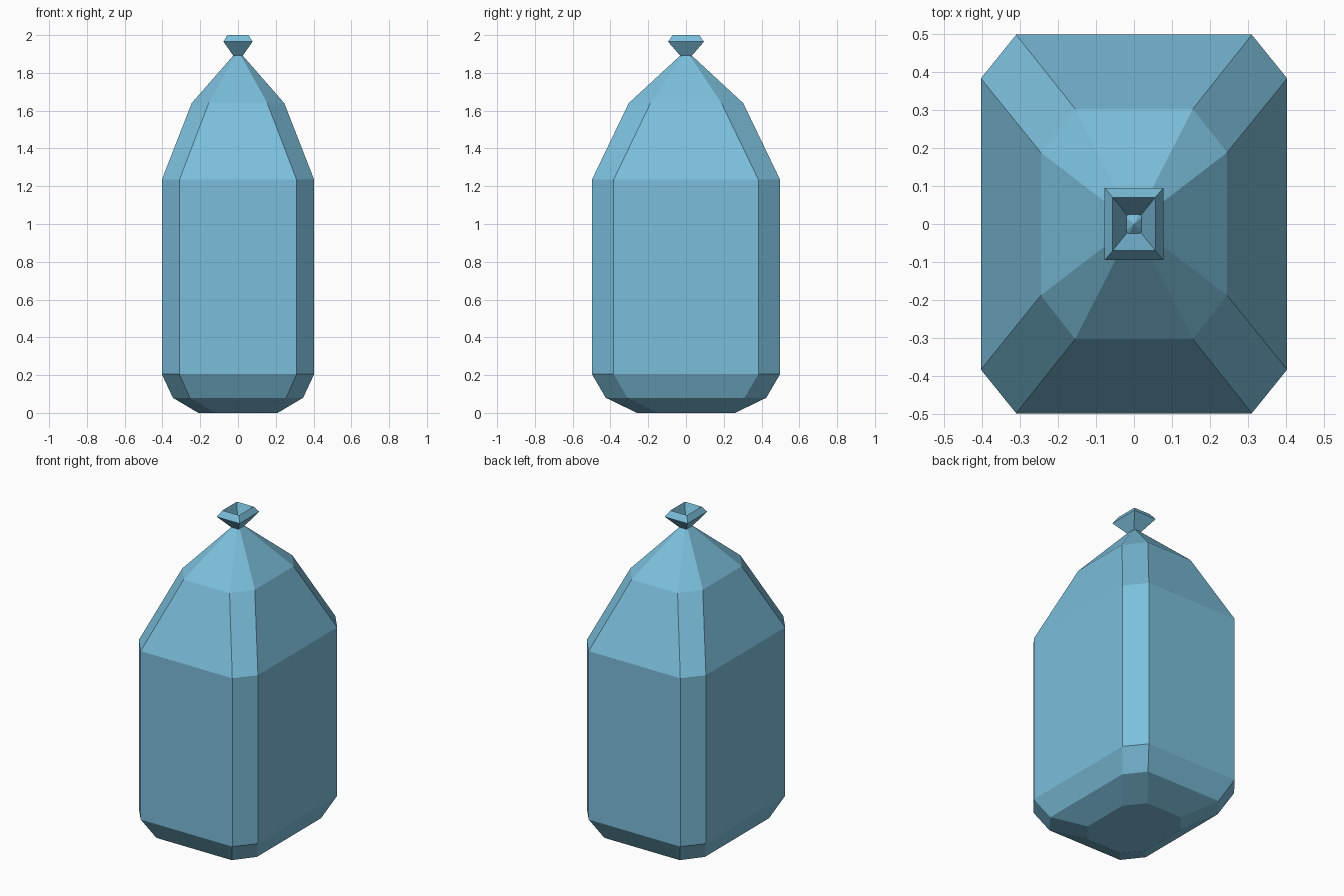
import bpy, bmesh

if "Cube" in bpy.data.objects:
    bpy.data.objects.remove(bpy.data.objects["Cube"])

mat = bpy.data.materials.new("blue_sack")
mat.diffuse_color = (0.2, 0.52, 0.71, 1)
mat.use_nodes = True
mat.node_tree.nodes["Principled BSDF"].inputs["Base Color"].default_value = mat.diffuse_color


def octagon(hx, hy, cx, cy, z):
    # rectangle with chamfered corners
    quarter = [(hx, hy - cy), (hx - cx, hy)]
    pts = quarter + [(-x, y) for x, y in reversed(quarter)]
    pts += [(-x, -y) for x, y in pts]
    return [(x, y, z) for x, y in pts]


def rectangle(hx, hy, z):
    return [(hx, hy, z), (-hx, hy, z), (-hx, -hy, z), (hx, -hy, z)]


def loft(name, rings, tip, cap_start):
    bm = bmesh.new()
    loops = [[bm.verts.new(p) for p in ring] for ring in rings]
    n = len(loops[0])
    for a, b in zip(loops, loops[1:]):
        for i in range(n):
            j = (i + 1) % n
            bm.faces.new((a[i], a[j], b[j], b[i]))
    if cap_start:
        bm.faces.new(list(reversed(loops[0])))
    if tip:
        t = bm.verts.new(tip)
        for i in range(n):
            bm.faces.new((loops[-1][i], loops[-1][(i + 1) % n], t))
    me = bpy.data.meshes.new(name)
    bm.to_mesh(me)
    bm.free()
    me.materials.append(mat)
    ob = bpy.data.objects.new(name, me)
    bpy.context.collection.objects.link(ob)
    return ob


# Filled sack, gathered to a point at the neck
loft("sack_body", [
    octagon(0.21, 0.26, 0.09, 0.11, 0.0),
    octagon(0.345, 0.425, 0.09, 0.115, 0.08),
    octagon(0.403, 0.498, 0.093, 0.115, 0.205),
    octagon(0.403, 0.498, 0.093, 0.115, 1.235),
    octagon(0.245, 0.303, 0.09, 0.115, 1.64),
], (0, 0, 1.92), True)

# Flared, hollow tied end
loft("tied_end", [
    rectangle(0.003, 0.004, 1.86),
    rectangle(0.077, 0.095, 1.965),
    rectangle(0.056, 0.07, 2.0),
], (0, 0, 1.84), True)
